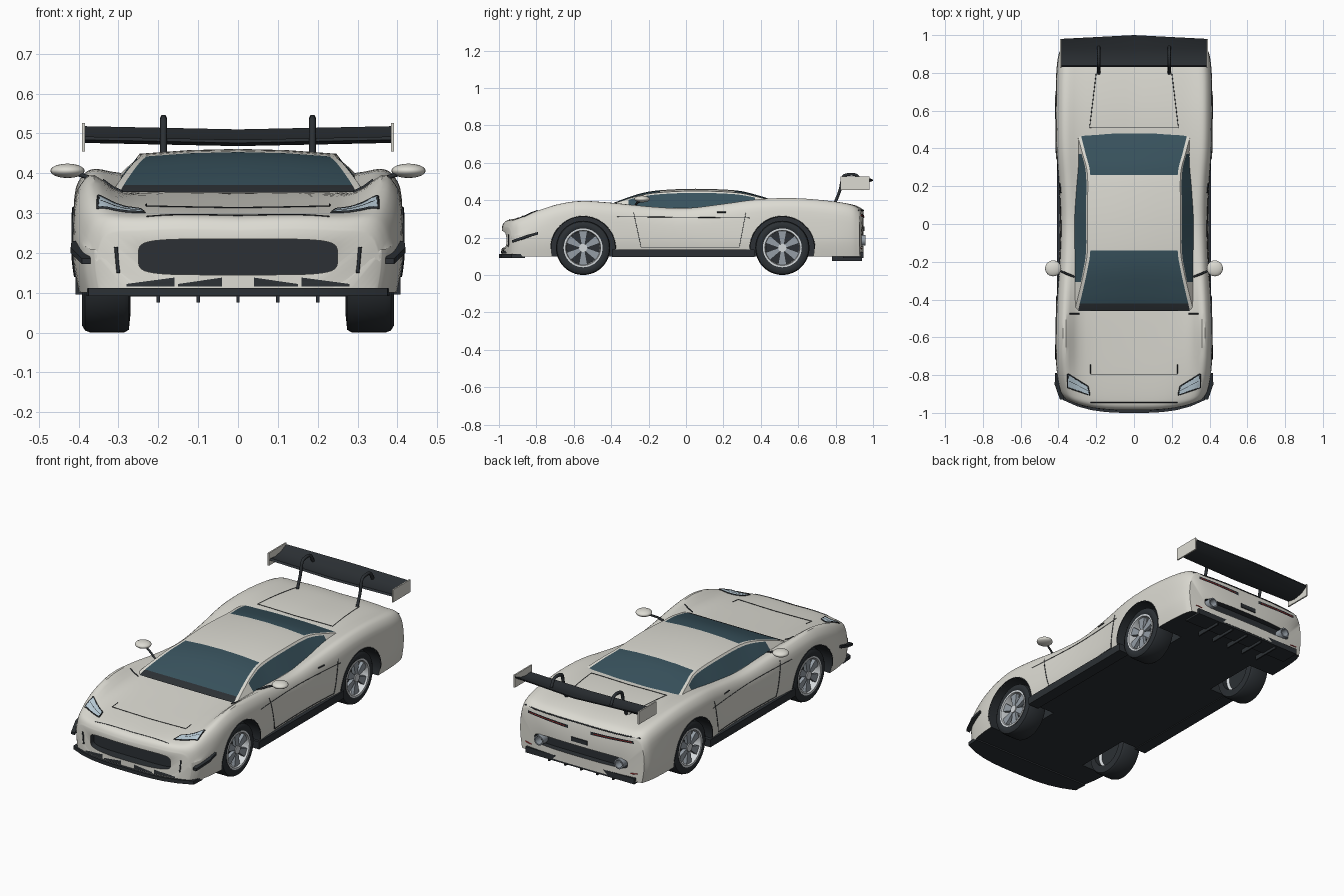
import bpy, bmesh
from math import sin, cos, pi, radians
from mathutils import Vector as V
from mathutils.bvhtree import BVHTree

if "Cube" in bpy.data.objects:
    bpy.data.objects.remove(bpy.data.objects["Cube"])

def material(name, r, g, b):
    m = bpy.data.materials.new(name)
    m.diffuse_color = (r, g, b, 1)
    m.use_nodes = True
    m.node_tree.nodes["Principled BSDF"].inputs["Base Color"].default_value = m.diffuse_color
    return m

WHITE = material("paint", .72, .71, .65)
BLACK = material("black_trim", .025, .03, .035)
GLASS = material("tinted_glass", .04, .085, .11)
METAL = material("wheel_metal", .3, .34, .38)
SILVER = material("silver", .65, .68, .7)
LAMP = material("lamp_glass", .5, .62, .7)
RED = material("tail_red", .4, .03, .03)

def shade(o, angle=35):
    bpy.ops.object.select_all(action='DESELECT')
    o.select_set(True)
    bpy.context.view_layer.objects.active = o
    bpy.ops.object.shade_smooth_by_angle(angle=radians(angle))

def mesh(name, verts, faces, mats, pick=None):
    me = bpy.data.meshes.new(name)
    me.from_pydata([tuple(v) for v in verts], [], faces)
    for m in mats:
        me.materials.append(m)
    for i, p in enumerate(me.polygons):
        p.material_index = pick(i, p.center) if pick else 0
    bm = bmesh.new()
    bm.from_mesh(me)
    bmesh.ops.remove_doubles(bm, verts=bm.verts, dist=1e-5)
    bmesh.ops.recalc_face_normals(bm, faces=bm.faces)
    bm.to_mesh(me)
    bm.free()
    o = bpy.data.objects.new(name, me)
    bpy.context.collection.objects.link(o)
    shade(o)
    return o

def loft(name, rows, mats, ring=True, caps=False, extra=(), pick=None):
    n, f = len(rows[0]), []
    for r in range(len(rows) - 1):
        for c in range(n if ring else n - 1):
            d = (c + 1) % n
            f.append((r*n + c, r*n + d, (r+1)*n + d, (r+1)*n + c))
    if caps:
        f += [tuple(range(n)), tuple((len(rows)-1)*n + i for i in range(n))]
    return mesh(name, [p for r in rows for p in r], f + list(extra), mats, pick)

def prism(name, pts, vec, m):
    return loft(name, [[V(p) for p in pts], [V(p) + V(vec) for p in pts]], [m], caps=True)

def box(name, lo, hi, m):
    (a, b, c), (d, e, f) = lo, hi
    return prism(name, [(a, b, c), (d, b, c), (d, e, c), (a, e, c)], (0, 0, f - c), m)

def tube(name, pts, r, m, res=1):
    cu = bpy.data.curves.new(name, 'CURVE')
    cu.dimensions, cu.bevel_depth, cu.bevel_resolution, cu.use_fill_caps = '3D', r, res, True
    sp = cu.splines.new('POLY')
    sp.points.add(len(pts) - 1)
    for q, p in zip(sp.points, pts):
        q.co = (*p, 1)
    o = bpy.data.objects.new(name, cu)
    bpy.context.collection.objects.link(o)
    cu.materials.append(m)
    bpy.ops.object.select_all(action='DESELECT')
    o.select_set(True)
    bpy.context.view_layer.objects.active = o
    bpy.ops.object.convert(target='MESH')
    return o

def smooth(pts, n):
    """Catmull-Rom interpolation of tuples."""
    p = [pts[0]] + list(pts) + [pts[-1]]
    out = []
    for i in range(1, len(p) - 2):
        for k in range(n):
            t = k / n
            out.append(tuple(.5*(2*b + (c-a)*t + (2*a-5*b+4*c-d)*t*t + (3*b-a-3*c+d)*t**3)
                             for a, b, c, d in zip(*p[i-1:i+3])))
    return out + [tuple(pts[-1])]

# body shell: stations of y, half width, centre height, fender height
stations = [(-.985, .36, .255, .25), (-.97, .375, .282, .28), (-.93, .392, .296, .302), (-.8, .41, .312, .348),
            (-.6, .415, .328, .393), (-.42, .41, .34, .388), (-.2, .398, .35, .366), (0, .393, .352, .357),
            (.2, .398, .362, .38), (.4, .412, .388, .406), (.6, .415, .397, .41), (.8, .412, .387, .392),
            (.9, .403, .371, .374), (.94, .392, .352, .352), (.95, .388, .338, .336)]

def ring(s):
    y, w, zc, zf = s
    d = zf - zc
    half = smooth([(0, zc), (.4*w, zc + .003), (.7*w, zc + .25*d), (.87*w, zf), (.95*w, zf - .022),
                   (.99*w, zf - .07), (w, .21), (.99*w, .155), (.965*w, .1)], 3)
    n = len(half)
    right = half + [(.965*w*i/(n-1), .1) for i in range(n - 2, -1, -1)]
    pts = right + [(-x, z) for x, z in right[-2:0:-1]]
    bow = .06*min(max((-y - .7)/.28, 0), 1) - .02*min(max((y - .75)/.2, 0), 1)
    return [(x, y + bow*abs(x/.37)**3, z) for x, z in pts]

rows = [ring(s) for s in smooth(stations, 4)]
N = len(rows[0])
n = N//4 + 1
caps = []
for off in (0, (len(rows) - 1)*N):
    for i in range(n - 1):
        for q in ((i, i+1, 2*n-3-i, 2*n-2-i), ((N-i) % N, N-i-1, 2*n-1+i, 2*n-2+i)):
            caps.append(tuple(dict.fromkeys(off + k for k in q)))
body = loft("body_shell", rows, [WHITE, BLACK], extra=caps)

# cut wheel arches, grille mouth and rear recess
def disc(y, z, r, x, k=48):
    return [(x, y + r*cos(2*pi*i/k), z + r*sin(2*pi*i/k)) for i in range(k)]

def slot(hx, z0, z1, y):
    def se(c):
        return (abs(c)**.4)*(1 if c > 0 else -1)
    a = [2*pi*(i + .5)/40 for i in range(40)]
    return [(hx*se(cos(t)), y, (z0+z1)/2 + (z1-z0)/2*se(sin(t))) for t in a]

AXLES = (-.55, .515)
cutters = [prism("arch_cutter", disc(y, .14, .17, s*.24), (s*.3, 0, 0), BLACK) for y in AXLES for s in (1, -1)]
cutters += [prism("grille_cutter", slot(.25, .145, .235, -1.1), (0, .17, 0), BLACK),
            prism("rear_recess_cutter", slot(.29, .155, .215, .915), (0, .2, 0), BLACK)]
for c in cutters:
    c.hide_render = True
    b = body.modifiers.new("cut", 'BOOLEAN')
    b.object, b.operation, b.solver, b.material_mode = c, 'DIFFERENCE', 'EXACT', 'TRANSFER'
    bpy.context.view_layer.objects.active = body
    bpy.ops.object.modifier_apply(modifier=b.name)
    bpy.data.objects.remove(c)
black_slot = list(body.data.materials).index(BLACK)
for p in body.data.polygons:
    if p.normal.z < -.9 and p.center.z < .11:
        p.material_index = black_slot
shade(body)
tree = BVHTree.FromPolygons([v.co for v in body.data.vertices], [tuple(p.vertices) for p in body.data.polygons])

def on_body(p, d, off=.001):
    d = V(d)
    hit = tree.ray_cast(V(p) - d*2, d)[0]
    return (hit if hit else V(p)) - d*off

def seam(name, pts, d, r=.0018, m=BLACK):
    line = [V(a).lerp(V(b), k/10) for a, b in zip(pts, pts[1:]) for k in range(11)]
    return tube(name, [on_body(p, d) for p in line], r, m, 0)

def patch(name, quad, d, m, off=.003, k=8):
    a, b, c, e = map(V, quad)
    return loft(name, [[on_body(a.lerp(b, i/k).lerp(e.lerp(c, i/k), j/k), d, off) for i in range(k + 1)]
                       for j in range(k + 1)], [m], ring=False)

# cabin: stations of y, height, half width of the roof edge
def cabin_row(s):
    y, z, hw = s
    ze = z - .012*min(max((z - .36)/.09, 0), 1)
    h = [(0, z), (.5*hw, z*.75 + ze*.25), (.94*hw, ze + .001), (hw, ze)]
    h += [(hw + (.322 - hw)*t, ze + (.348 - ze)*t) for t in (.1, .9, 1)]
    return [(-x, y, q) for x, q in h[:0:-1]] + [(x, y, q) for x, q in h]

def cabin_material(i, c):
    j = i % 12
    col = j - 6 if j > 5 else 5 - j
    if col < 2:
        return 2 if c.y < -.42 else 1 if c.y < -.14 or c.y > .26 else 0
    return 1 if col == 4 and -.31 < c.y < .36 else 0

loft("cabin", [cabin_row(s) for s in smooth(
    [(-.46, .352, .315), (-.42, .371, .305), (-.36, .396, .29), (-.25, .434, .264), (-.14, .453, .246), (.05, .461, .247),
     (.26, .453, .246), (.37, .43, .272), (.48, .396, .302)], 4)], [WHITE, GLASS, BLACK], ring=False, pick=cabin_material)

# wheels
def lathe(name, prof, s, y, m, k=48):
    return loft(name, [disc(y, .145, r, s*x, k) for r, x in prof], [m])

for y in AXLES:
    for s in (1, -1):
        lathe("tyre", [(.1, .384), (.112, .391), (.128, .391), (.14, .384), (.145, .37), (.145, .286),
                       (.138, .274), (.1, .27), (.1, .384)], s, y, BLACK)
        lathe("rim_lip", [(.1, .38), (.104, .39), (.094, .39), (.09, .375), (.088, .31), (.1, .3)], s, y, SILVER)
        prism("brake_disc", disc(y, .145, .099, s*.31), (s*.012, 0, 0), BLACK)
        prism("hub", disc(y, .145, .022, s*.32, 20), (s*.065, 0, 0), SILVER)
        for k in range(6):
            a = 2*pi*k/6 + pi/2
            pts = [(s*.36, y + r*cos(a) - t*sin(a), .145 + r*sin(a) + t*cos(a))
                   for r, t in ((.015, -.01), (.093, -.024), (.093, .024), (.015, .01))]
            prism("wheel_spoke", pts, (s*.02, 0, 0), METAL)

# front splitter, lower intake wedges, hood seam
xs = [-.375 + .075*i for i in range(11)]
prism("front_splitter", [(x, -1 + .065*abs(x/.37)**3, .092) for x in xs] + [(.38, -.86, .092), (-.38, -.86, .092)],
      (0, 0, .02), BLACK)
FRONT, REAR, DOWN = (0, 1, 0), (0, -1, 0), (0, 0, -1)
seam("hood_seam", [(-.23, -.745, 0), (-.23, -.795, 0), (.23, -.795, 0), (.23, -.745, 0)], DOWN)
seam("nose_seam", [(-.23, -.945, 0), (.23, -.945, 0)], DOWN)
seam("trunk_seam", [(-.2, .8, 0), (-.235, .51, 0), (.235, .51, 0), (.2, .8, 0)], DOWN)

# rear lip, plate recess, diffuser
box("rear_valance", (-.34, .84, .09), (.34, .948, .122), BLACK)
box("plate_recess", (-.05, .94, .235), (.05, .955, .258), BLACK)
seam("tail_edge", [(-.36, 0, .345), (.36, 0, .345)], REAR, .004)
for i in range(5):
    x = -.2 + .1*i
    box("diffuser_fin", (x - .004, .78, .075), (x + .004, .94, .1), BLACK)

# mirrored details
for s in (1, -1):
    SIDE = (-s, 0, 0)
    head = [(s*.35, -.795, 0), (s*.245, -.86, 0), (s*.235, -.905, 0), (s*.352, -.865, 0)]
    patch("headlight", head, DOWN, LAMP)
    seam("headlight_frame", head + head[:1], DOWN, .004)
    seam("headlight_divider", [(s*.345, -.83, 0), (s*.24, -.885, 0)], DOWN, .003)
    for x0, x1 in ((.04, .15), (.16, .28)):
        patch("lower_intake", [(s*x0, 0, .115), (s*x1, 0, .115), (s*x1, 0, .122), (s*x0, 0, .138)], FRONT, BLACK)
    seam("bumper_slit", [(s*.3, 0, .15), (s*.306, 0, .215)], FRONT, .005)
    patch("tail_light", [(s*.07, 0, .3), (s*.33, 0, .312), (s*.33, 0, .327), (s*.07, 0, .318)], REAR, BLACK)
    seam("tail_light_strip", [(s*.09, 0, .309), (s*.32, 0, .319)], REAR, .0045, RED)
    seam("rear_reflector", [(s*.31, 0, .14), (s*.35, 0, .145)], REAR, .003, RED)
    loft("exhaust", [[(s*.25 + r*cos(2*pi*i/24), y, .185 + r*sin(2*pi*i/24)) for i in range(24)]
                     for r, y in ((.028, .91), (.028, .96), (.021, .96), (.021, .915))], [METAL])
    # canard and side skirt
    prism("canard", [(s*.37, -.93, .172), (s*.392, -.93, .172), (s*.42, -.85, .2), (s*.418, -.79, .216), (s*.39, -.79, .216)],
          (0, 0, .014), BLACK)
    box("side_skirt", (s*.34, -.395, .095), (s*.408, .365, .137), BLACK)
    # door lines and handle
    seam("door_seam", [(s*.4, -.28, .335), (s*.4, -.24, .148), (s*.4, .285, .148), (s*.4, .32, .335)], SIDE)
    seam("side_crease", [(s*.4, -.37, .312), (s*.4, .34, .305)], SIDE)
    seam("door_handle", [(s*.4, .165, .335), (s*.4, .215, .335)], SIDE, .004)
    seam("hood_vent", [(s*.29, -.475, 0), (s*.34, -.475, 0)], DOWN, .004)
    for y in AXLES:
        tube("arch_trim", [on_body((0, y + .173*cos(t), .14 + .173*sin(t)), SIDE)
                           for t in [pi*k/24 for k in range(25)]], .003, BLACK)
    # mirror
    bpy.ops.mesh.primitive_uv_sphere_add(segments=24, ring_count=14, location=(s*.428, -.235, .406))
    o = bpy.context.object
    o.name, o.scale = "door_mirror", (.043, .042, .018)
    o.data.materials.append(WHITE)
    shade(o, 60)
    tube("mirror_arm", [(s*.315, -.28, .36), (s*.36, -.262, .385), (s*.41, -.24, .4)], .006, BLACK)
    # wing supports and end plates
    tube("wing_strut", [(s*.187, *p) for p in smooth(
        [(.79, .37), (.822, .45), (.838, .52), (.862, .536), (.91, .534), (.937, .492)], 4)], .009, BLACK)
    box("wing_end_plate", (s*.384, .825, .455), (s*.392, .98, .526), WHITE)

# wing blade
blade = []
for i in range(17):
    x = -.385 + .77*i/16
    u = 1 - abs(x/.385)
    yr, dz = .98 + .02*u, -.008*u
    blade.append([(x, y, z + dz) for y, z in ((.83, .484), (.88, .476), (.94, .486), (yr, .512), (yr, .518),
                                              (.93, .495), (.88, .487), (.84, .492))])
loft("wing_blade", blade, [BLACK], caps=True)
